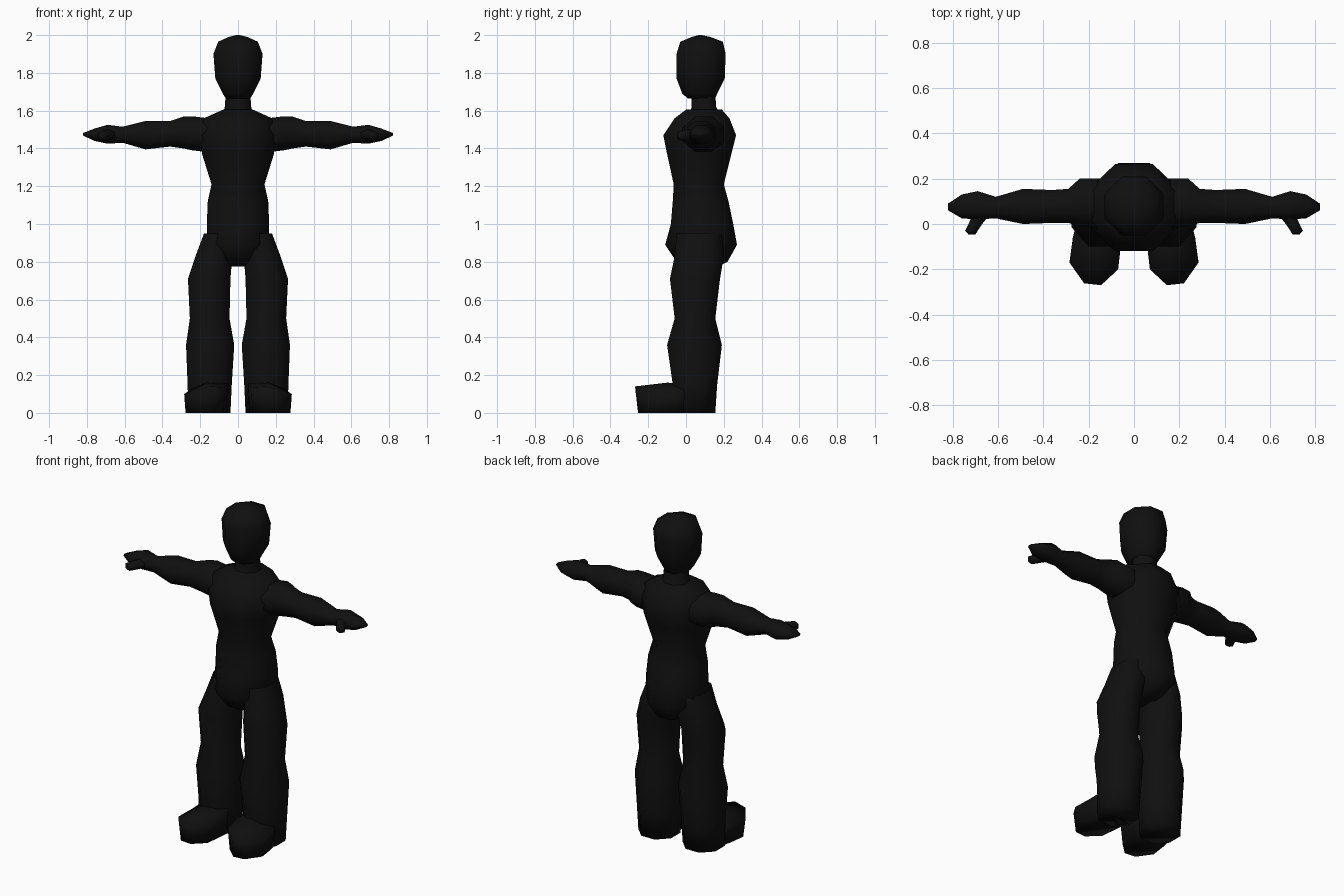
import bpy, bmesh, math

if "Cube" in bpy.data.objects:
    bpy.data.objects.remove(bpy.data.objects["Cube"])

black = bpy.data.materials.new("matte black")
black.diffuse_color = (0.005, 0.005, 0.005, 1)
black.use_nodes = True
black.node_tree.nodes["Principled BSDF"].inputs["Base Color"].default_value = black.diffuse_color

# axis order: (along, a, b) -> position of each in xyz
ORDER = {"z": lambda t, a, b: (a, b, t),
         "x": lambda t, a, b: (t, a, b),
         "y": lambda t, a, b: (a, t, b)}


def finish(name, bm, mirror):
    bmesh.ops.recalc_face_normals(bm, faces=bm.faces)
    for f in bm.faces:
        f.smooth = True
    me = bpy.data.meshes.new(name)
    bm.to_mesh(me)
    bm.free()
    me.materials.append(black)
    ob = bpy.data.objects.new(name, me)
    bpy.context.collection.objects.link(ob)
    if mirror:
        m = ob.modifiers.new("mirror", "MIRROR")
        m.use_mirror_merge = False
    return ob


def skin(bm, loops):
    for lo, hi in zip(loops, loops[1:]):
        n = len(lo)
        for i in range(n):
            bm.faces.new((lo[i], lo[(i + 1) % n], hi[(i + 1) % n], hi[i]))


def loft(name, axis, rings, sides=8, mirror=False, caps=(True, True)):
    """Rings are (position, a_min, a_max, b_min, b_max); flats face the axes."""
    bm = bmesh.new()
    k = 1 / math.cos(math.pi / sides)
    loops = []
    for t, a0, a1, b0, b1 in rings:
        loop = []
        for i in range(sides):
            w = 2 * math.pi * (i + 0.5) / sides
            a = (a0 + a1) / 2 + (a1 - a0) / 2 * k * math.cos(w)
            b = (b0 + b1) / 2 + (b1 - b0) / 2 * k * math.sin(w)
            loop.append(bm.verts.new(ORDER[axis](t, a, b)))
        loops.append(loop)
    skin(bm, loops)
    if caps[0]:
        bm.faces.new(loops[0])
    if caps[1]:
        bm.faces.new(loops[-1])
    return finish(name, bm, mirror)


# Head
loft("head", "z", [
    (1.665, -.065, .065, .01, .155), (1.69, -.08, .08, -.02, .165),
    (1.77, -.12, .12, -.05, .205), (1.90, -.13, .13, -.05, .21),
    (1.965, -.105, .105, -.03, .195), (1.99, -.05, .05, .03, .13),
    (2.0, -.01, .01, .065, .085)])

# Neck
loft("neck", "z", [(1.58, -.08, .08, .02, .18), (1.62, -.07, .07, .03, .16),
                   (1.69, -.065, .065, .03, .155)], caps=(False, False))

# Torso from crotch to shoulders
loft("torso", "z", [
    (.775, -.06, .06, -.01, .17), (.80, -.09, .09, -.05, .22),
    (.89, -.165, .165, -.11, .27), (1.0, -.165, .165, -.08, .25),
    (1.12, -.16, .16, -.07, .225), (1.21, -.14, .14, -.065, .20),
    (1.37, -.19, .19, -.10, .24), (1.47, -.20, .20, -.12, .265),
    (1.56, -.18, .18, -.06, .23), (1.605, -.08, .08, .0, .19)])

# Arm with hand
loft("arm", "x", [
    (.16, -.02, .20, 1.38, 1.56), (.24, -.01, .20, 1.39, 1.57),
    (.29, .005, .155, 1.40, 1.568), (.36, .005, .15, 1.41, 1.545),
    (.49, -.0, .155, 1.395, 1.545), (.61, .025, .12, 1.43, 1.515),
    (.69, .02, .145, 1.425, 1.525), (.76, .025, .13, 1.44, 1.505),
    (.82, .06, .09, 1.468, 1.482)], mirror=True, caps=(False, True))

# Thumb
loft("thumb", "y", [
    (.05, .63, .71, 1.45, 1.50), (.0, .67, .73, 1.445, 1.495),
    (-.03, .69, .745, 1.445, 1.49), (-.047, .70, .73, 1.455, 1.48)],
    sides=6, mirror=True, caps=(False, True))

# Leg from hip to heel
loft("leg", "z", [
    (0, .04, .262, -.07, .155), (.15, .033, .267, -.07, .165),
    (.36, .02, .275, -.10, .19), (.50, .045, .255, -.06, .155),
    (.71, .04, .265, -.085, .18), (.83, .03, .225, -.06, .20),
    (.95, .03, .18, -.05, .19)], mirror=True, caps=(True, False))

# Foot: plan outline with a top height that falls towards the outer side
outline = [(.05, .02, .155), (.055, -.07, .155), (.07, -.20, .135),
           (.145, -.27, .14), (.22, -.262, .125), (.285, -.17, .10),
           (.27, -.06, .11), (.25, .02, .13)]
bm = bmesh.new()
bottom = [bm.verts.new((.16 + (x - .16) * .94, y * .94, 0)) for x, y, z in outline]
top = [bm.verts.new(p) for p in outline]
skin(bm, [bottom, top])
bm.faces.new(bottom)
centre = bm.verts.new((.165, -.10, .16))
for i in range(len(top)):
    bm.faces.new((top[i], top[(i + 1) % len(top)], centre))
finish("foot", bm, True)
